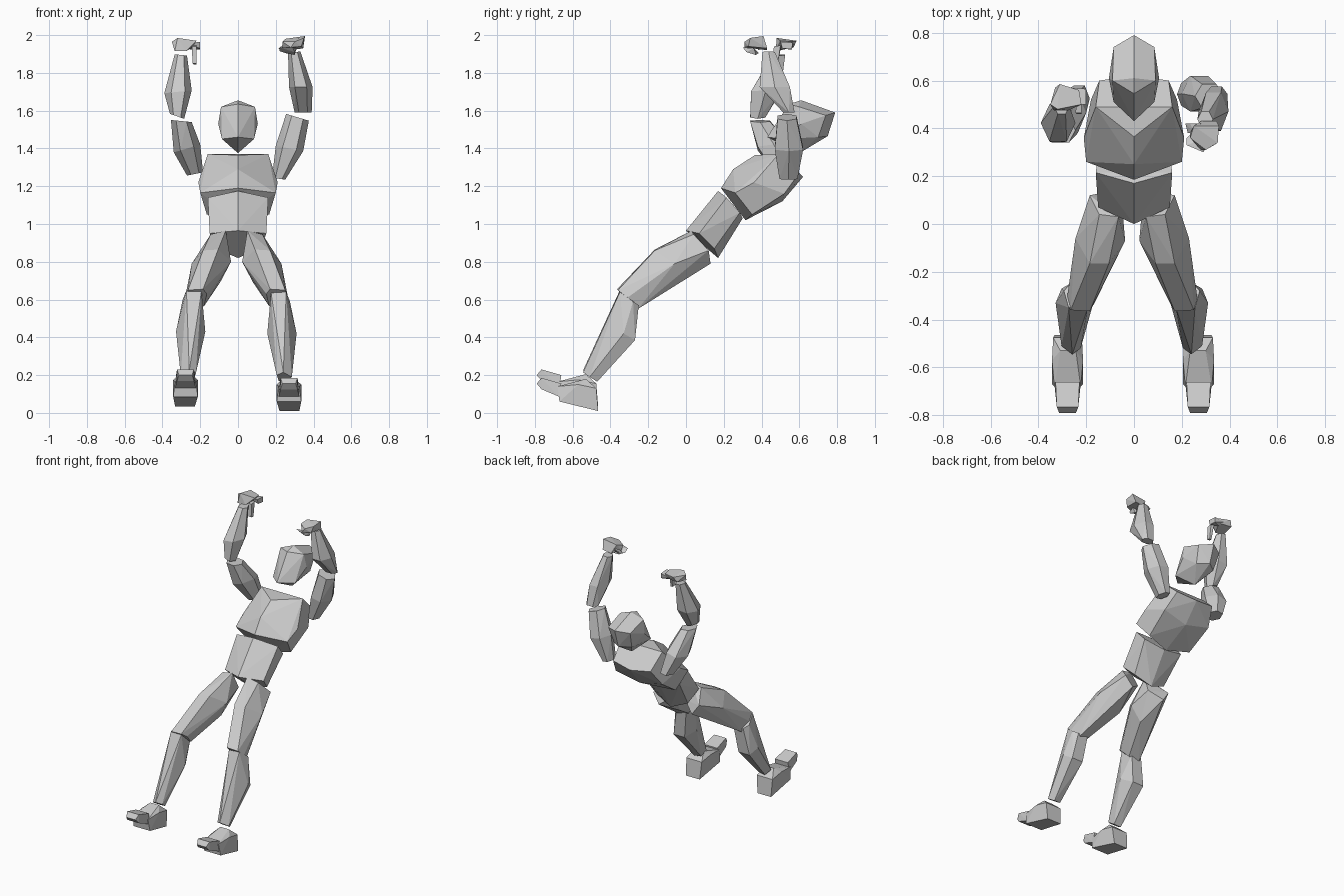
import bpy, bmesh, math
from mathutils import Vector

grey = bpy.data.materials.new("light grey")
grey.diffuse_color = (0.6, 0.6, 0.6, 1)


def solid(name, points):
    """Faceted convex block around the given points."""
    bm = bmesh.new()
    verts = [bm.verts.new(p) for p in points]
    res = bmesh.ops.convex_hull(bm, input=verts)
    loose = {v for v in bm.verts if not v.link_faces}
    bmesh.ops.delete(bm, geom=list(loose), context='VERTS')
    bmesh.ops.dissolve_limit(bm, angle_limit=math.radians(4),
                             verts=bm.verts[:], edges=bm.edges[:])
    bmesh.ops.recalc_face_normals(bm, faces=bm.faces[:])
    mesh = bpy.data.meshes.new(name)
    bm.to_mesh(mesh)
    bm.free()
    mesh.materials.append(grey)
    ob = bpy.data.objects.new(name, mesh)
    bpy.context.collection.objects.link(ob)
    return ob


def both(centre, side):
    """Centre-line (y, z) points plus mirrored side points."""
    pts = [(0, y, z) for y, z in centre]
    for x, y, z in side:
        pts += [(x, y, z), (-x, y, z)]
    return pts


def ring(x0, x1, y0, y1, z, slope=0):
    """Six-sided limb section inside the given bounds, tilted along x."""
    cx, cy, hx, hy = (x0 + x1) / 2, (y0 + y1) / 2, (x1 - x0) / 2, (y1 - y0) / 2
    out = []
    for u, v in ((1, 0), (.5, 1), (-.5, 1), (-1, 0), (-.5, -1), (.5, -1)):
        out.append((cx + u * hx, cy + v * hy, z + slope * u * hx))
    return out


def limb(name, *sections):
    return solid(name, [p for s in sections for p in ring(*s)])


# Head, tipped back
solid("head", both(
    [(.43, 1.46), (.545, 1.635), (.61, 1.655), (.79, 1.59), (.75, 1.465), (.60, 1.375)],
    [(.085, .74, 1.575), (.09, .60, 1.62), (.105, .61, 1.53),
     (.085, .51, 1.45), (.07, .70, 1.46)]))

# Chest
solid("chest", both(
    [(.185, 1.19), (.25, 1.29), (.365, 1.365), (.315, 1.02), (.51, 1.12), (.62, 1.25)],
    [(.16, .49, 1.37), (.145, .60, 1.27), (.21, .36, 1.22), (.20, .26, 1.165),
     (.165, .35, 1.05), (.18, .52, 1.16)]))

# Abdomen and pelvis
solid("abdomen", both(
    [(.17, 1.175), (0, .965), (.17, .82), (.30, 1.03)],
    [(.16, .215, 1.14), (.15, .07, .95), (.12, .15, .87), (.15, .285, 1.06)]))

# Legs: points given for +x, mirrored for -x with a small stance shift
thigh = [(.05, .03, .965), (.13, .04, .945), (.17, .12, .86), (.12, .13, .79),
         (.035, .08, .85), (.09, -.165, .865), (.17, -.165, .86), (.23, -.06, .79),
         (.17, -.06, .68), (.08, -.05, .69), (.022, -.07, .80),
         (.17, -.365, .655), (.25, -.36, .65), (.265, -.31, .61),
         (.24, -.255, .55), (.165, -.265, .565), (.15, -.33, .63)]
shin = [(.175, -.35, .635), (.255, -.35, .64), (.275, -.28, .59), (.25, -.25, .57),
        (.175, -.25, .57), (.23, -.43, .42), (.31, -.33, .42), (.285, -.27, .385),
        (.20, -.27, .385), (.155, -.34, .42), (.24, -.545, .215), (.285, -.51, .19),
        (.265, -.47, .165), (.215, -.475, .17), (.205, -.52, .20)]
heel = [(.22, -.465, .01), (.325, -.465, .01), (.21, -.475, .13), (.33, -.475, .13),
        (.235, -.53, .18), (.30, -.53, .18), (.205, -.57, .15), (.335, -.57, .15),
        (.215, -.68, .14), (.325, -.68, .14), (.205, -.67, .06), (.335, -.67, .06)]
toes = [(.22, -.66, .155), (.32, -.66, .155), (.215, -.67, .085), (.325, -.67, .085),
        (.225, -.765, .185), (.315, -.765, .185), (.235, -.79, .155),
        (.305, -.79, .155), (.225, -.765, .125), (.315, -.765, .125)]

for name, pts, dx, dz in (("thigh", thigh, .015, 0), ("shin", shin, .018, .01),
                          ("foot", heel, .008, .025), ("toes", toes, .008, .045)):
    solid("right_" + name, pts)
    solid("left_" + name, [(-x - dx, y, z + dz) for x, y, z in pts])

# Arm on the +x side
limb("right_upper_arm",
     (.18, .25, .495, .59, 1.24, -.15),
     (.20, .345, .47, .62, 1.40, -.2),
     (.255, .375, .485, .585, 1.565, -.3))
limb("right_forearm",
     (.30, .39, .515, .575, 1.59, 0),
     (.27, .395, .39, .55, 1.725, 0),
     (.265, .33, .405, .47, 1.91, .1))

# Arm on the -x side
limb("left_upper_arm",
     (-.27, -.185, .47, .58, 1.265, .2),
     (-.34, -.20, .38, .55, 1.40, .3),
     (-.355, -.245, .34, .445, 1.545, -.1))
limb("left_forearm",
     (-.36, -.285, .34, .42, 1.57, -.35),
     (-.39, -.245, .345, .50, 1.70, .1),
     (-.335, -.27, .46, .525, 1.895, -.1))

# Hands: palm, curled fingers and thumb
solid("right_palm", [
    (.28, .43, 1.92), (.345, .43, 1.93), (.355, .41, 1.995), (.25, .41, 1.98),
    (.35, .34, 1.985), (.30, .31, 1.965), (.235, .36, 1.965), (.335, .33, 1.94),
    (.28, .31, 1.935), (.235, .38, 1.935)])
solid("right_fingers", [
    (.22, .33, 1.935), (.29, .30, 1.935), (.22, .36, 1.915), (.30, .32, 1.91),
    (.30, .37, 1.895), (.25, .385, 1.905), (.31, .36, 1.93)])
solid("right_thumb", [
    (.215, .42, 1.93), (.235, .42, 1.945), (.225, .38, 1.92), (.25, .385, 1.945),
    (.28, .42, 1.955), (.28, .40, 1.925)])
solid("left_palm", [
    (-.335, .475, 1.915), (-.275, .475, 1.915), (-.35, .50, 1.965), (-.32, .48, 1.985),
    (-.22, .50, 1.97), (-.23, .56, 1.965), (-.31, .585, 1.97), (-.33, .57, 1.935),
    (-.24, .555, 1.935), (-.24, .495, 1.94)])
solid("left_fingers", [
    (-.27, .50, 1.955), (-.20, .50, 1.965), (-.20, .565, 1.96), (-.27, .57, 1.95),
    (-.20, .51, 1.93), (-.20, .56, 1.925), (-.255, .54, 1.925)])
solid("left_thumb", [
    (-.245, .465, 1.94), (-.22, .465, 1.94), (-.24, .505, 1.945), (-.22, .50, 1.945),
    (-.24, .46, 1.85), (-.22, .46, 1.85), (-.235, .485, 1.845), (-.22, .485, 1.845)])
